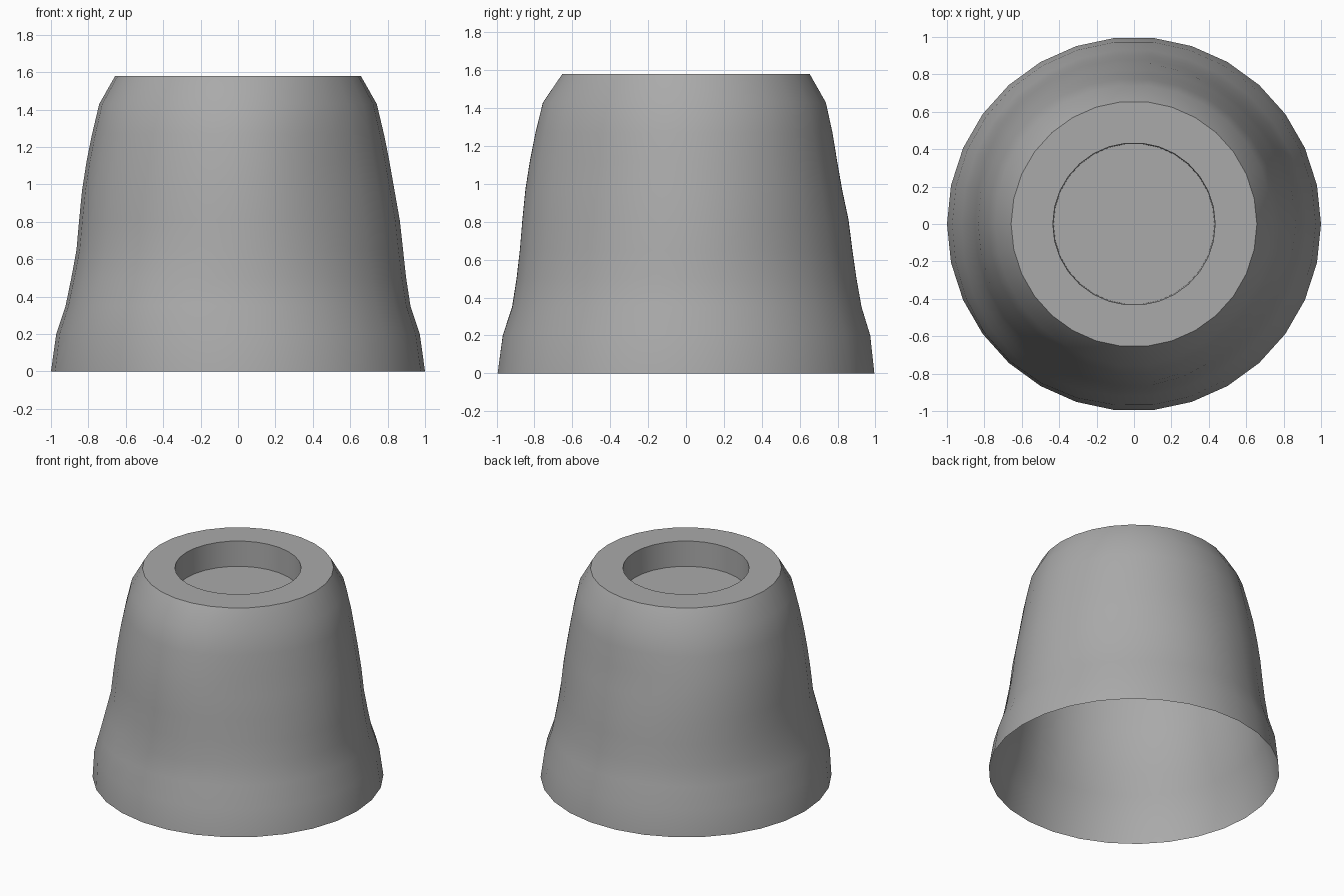
import bpy
import bmesh
import math

cube = bpy.data.objects.get("Cube")
if cube:
    bpy.data.objects.remove(cube, do_unlink=True)

SIDES = 30

# One plain grey for the whole shell
grey = bpy.data.materials.new("plain grey")
grey.use_nodes = True
colour = (0.4, 0.4, 0.4, 1.0)
grey.diffuse_color = colour
grey.node_tree.nodes["Principled BSDF"].inputs["Base Color"].default_value = colour

# Average outer profile: (height, radius)
profile = [(0, 1), (.2, .972), (.35, .922), (.5, .895), (.65, .873), (.81, .857),
           (.97, .835), (1.12, .81), (1.27, .78), (1.43, .742), (1.58, .657)]

# Hand-shaped unevenness in hundredths: a row per eighth turn from +x,
# a column per height band from base to top rim
dents = [(0, 0, 1, 0, 0, 0),
         (0, 0, -1, -1, 0, 0),
         (0, 1, 1, -1, 0, 0),
         (0, 1, 2, 2, 1, 0),
         (0, 0, -1, 0, 0, 0),
         (0, 3, 0, 0, 0, 0),
         (0, 0, 1, 2, 2, 0),
         (0, -1, -2, -3, -2, 0)]
bands = [0, .35, .7, 1.05, 1.4, 1.58]


def ease(t):
    return t * t * (3 - 2 * t)


def dent(angle, z):
    """Blend the unevenness smoothly around the wall and up it."""
    turn = angle / math.tau * len(dents)
    a = int(turn) % len(dents)
    b = (a + 1) % len(dents)
    s = ease(turn - int(turn))
    k = max(i for i in range(len(bands) - 1) if bands[i] <= z)
    t = ease((z - bands[k]) / (bands[k + 1] - bands[k]))

    def column(c):
        return dents[a][c] + (dents[b][c] - dents[a][c]) * s
    return (column(k) + (column(k + 1) - column(k)) * t) / 100


def ring(bm, z, radius, uneven=False):
    verts = []
    for i in range(SIDES):
        angle = math.tau * i / SIDES
        r = radius + (dent(angle, z) if uneven else 0)
        verts.append(bm.verts.new((r * math.cos(angle), r * math.sin(angle), z)))
    return verts


def bridge(bm, low, high):
    for i in range(SIDES):
        j = (i + 1) % SIDES
        bm.faces.new((low[i], low[j], high[j], high[i]))


# Open-bottomed wall, flat top rim and shallow round recess
bm = bmesh.new()
rings = [ring(bm, z, r, True) for z, r in profile]
rings.append(ring(bm, 1.58, .434))
rings.append(ring(bm, 1.39, .43))
for low, high in zip(rings, rings[1:]):
    bridge(bm, low, high)
bm.faces.new(rings[-1])

mesh = bpy.data.meshes.new("hollow_cup")
bm.to_mesh(mesh)
bm.free()
mesh.materials.append(grey)
cup = bpy.data.objects.new("hollow_cup", mesh)
bpy.context.collection.objects.link(cup)

bpy.ops.object.select_all(action='DESELECT')
cup.select_set(True)
bpy.context.view_layer.objects.active = cup
bpy.ops.object.shade_smooth_by_angle(angle=math.radians(35))
